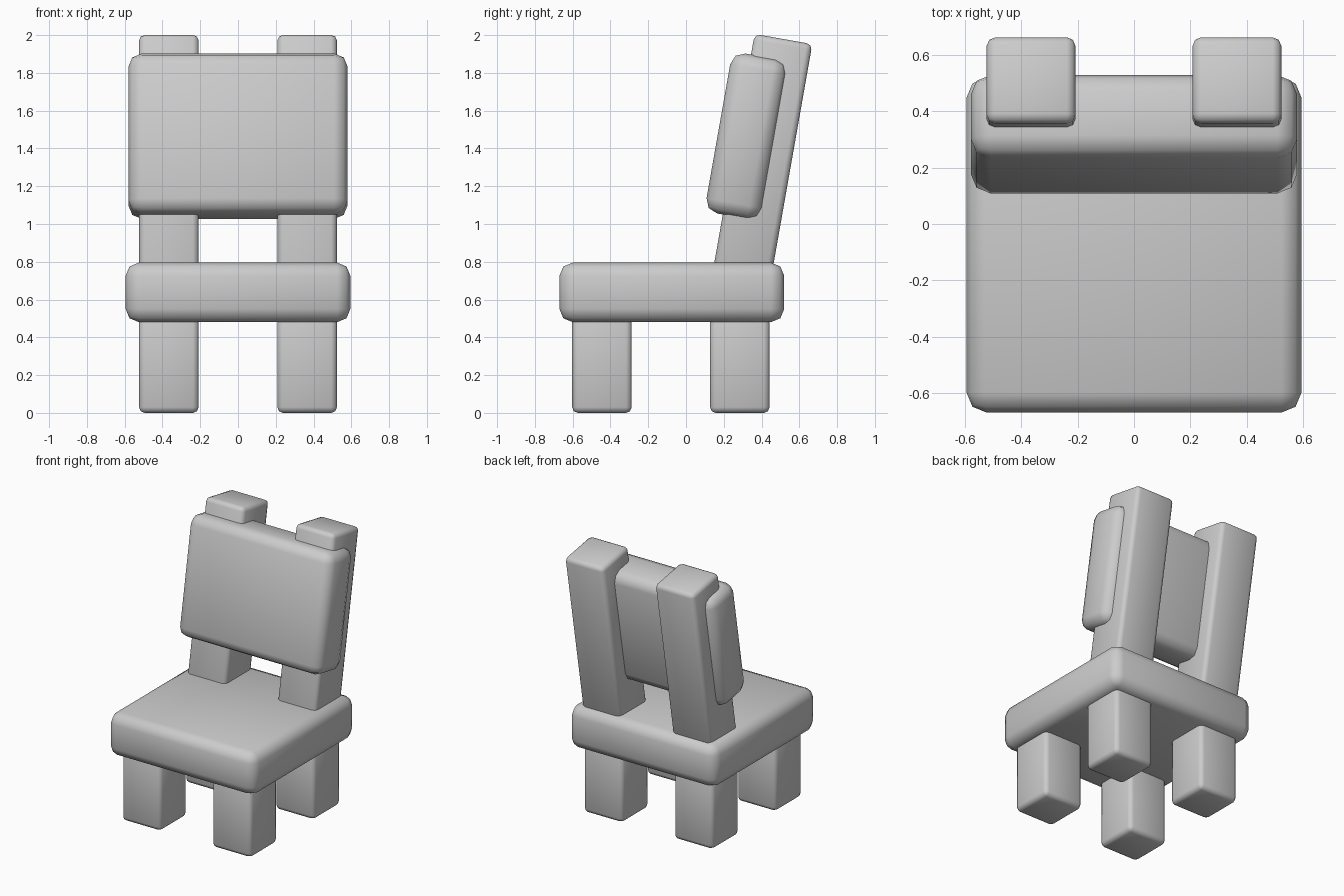
import bpy
from math import radians, sin, cos

if "Cube" in bpy.data.objects:
    bpy.data.objects.remove(bpy.data.objects["Cube"])

TILT = radians(10)  # backward lean of the backrest


def rounded_box(name, centre, size, radius, segments, tilt=0.0):
    """Bevelled, smooth-shaded box leaning back by tilt."""
    bpy.ops.mesh.primitive_cube_add(size=1, location=centre)
    ob = bpy.context.object
    ob.name = name
    ob.scale = size
    bpy.ops.object.transform_apply(location=False, rotation=False, scale=True)
    ob.rotation_euler.x = -tilt
    bevel = ob.modifiers.new("rounding", 'BEVEL')
    bevel.width = radius
    bevel.segments = segments
    bpy.ops.object.shade_smooth()
    return ob


# Seat slab
rounded_box("seat", (0, -0.075, 0.638), (1.19, 1.19, 0.315), 0.07, 2)

# Backrest cushion, leaning back
rounded_box("backrest", (0, 0.319, 1.465), (1.16, 0.30, 0.86), 0.07, 2, TILT)

# Legs and back posts, mirrored left and right
post_len = 1.27
top_y, top_z = 0.516, 1.979
post_y = top_y - sin(TILT) * post_len / 2
post_z = top_z - cos(TILT) * post_len / 2
for side, s in (("left", 1), ("right", -1)):
    x = s * 0.366
    rounded_box(f"front_leg_{side}", (x, -0.445, 0.27), (0.315, 0.315, 0.54), 0.03, 2)
    rounded_box(f"back_leg_{side}", (x, 0.285, 0.27), (0.315, 0.315, 0.54), 0.03, 2)
    rounded_box(f"back_post_{side}", (x, post_y, post_z), (0.315, 0.31, post_len), 0.03, 2, TILT)
